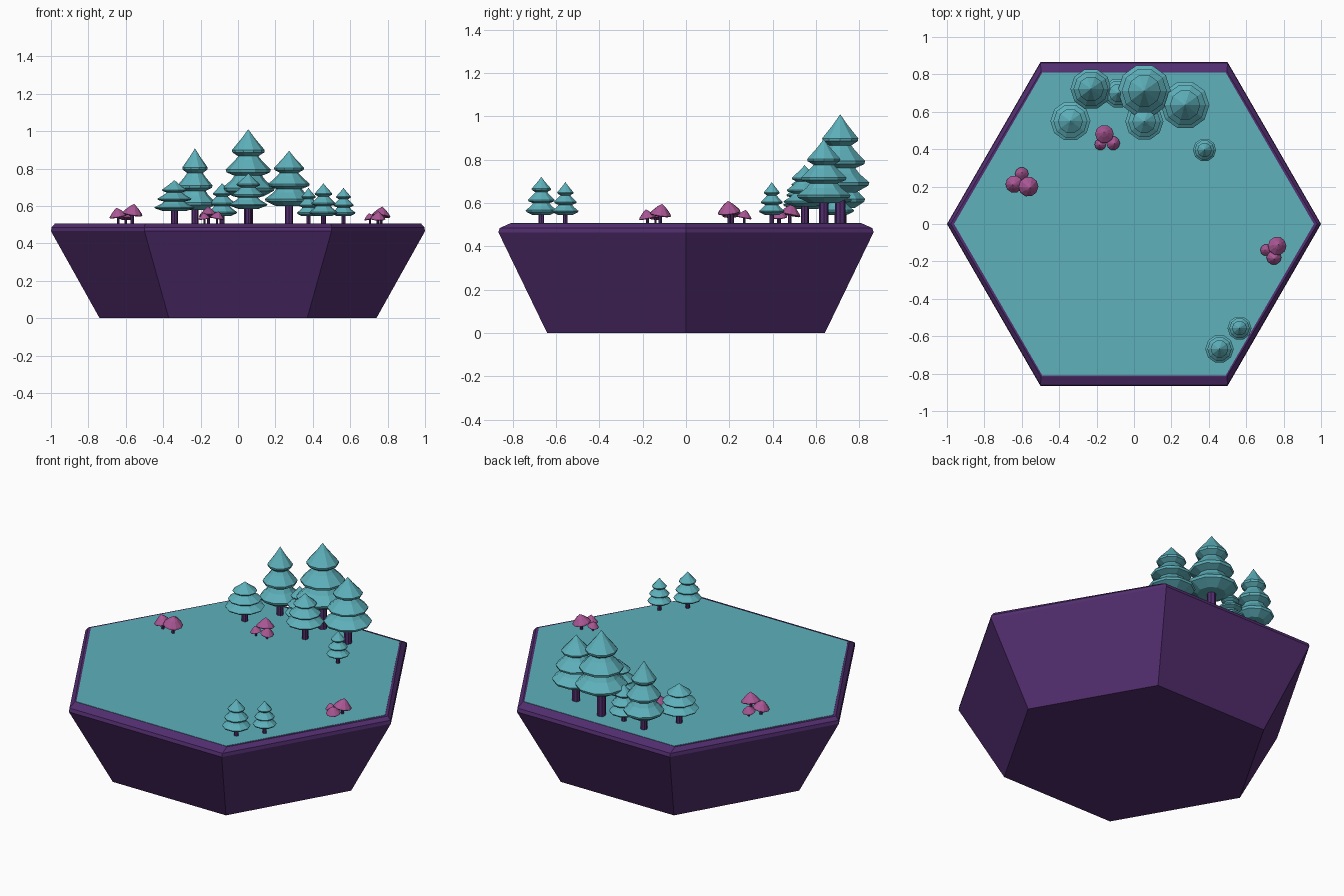
import bpy, bmesh, math
from mathutils import Vector

if "Cube" in bpy.data.objects:
    bpy.data.objects.remove(bpy.data.objects["Cube"])


def material(name, rgb):
    m = bpy.data.materials.new(name)
    m.diffuse_color = (*rgb, 1)
    m.use_nodes = True
    m.node_tree.nodes["Principled BSDF"].inputs["Base Color"].default_value = m.diffuse_color
    return m


PURPLE = material("dark purple", (0.085, 0.027, 0.160))
TEAL = material("teal", (0.112, 0.440, 0.500))
PINK = material("mushroom pink", (0.400, 0.095, 0.300))
GROUND = 0.507


def loft(name, rings, mat):
    """Skin a stack of rings (top to bottom), closing both ends; a one-point ring is a tip."""
    bm = bmesh.new()
    loops = [[bm.verts.new(p) for p in ring] for ring in rings]
    for a, b in zip(loops, loops[1:]):
        n = len(b)
        for i in range(n):
            j = (i + 1) % n
            if len(a) == 1:
                bm.faces.new((a[0], b[i], b[j]))
            else:
                bm.faces.new((a[i], b[i], b[j], a[j]))
    for loop in (loops[0], loops[-1]):
        if len(loop) > 2:
            bm.faces.new(loop)
    bmesh.ops.recalc_face_normals(bm, faces=bm.faces)
    me = bpy.data.meshes.new(name)
    bm.to_mesh(me)
    bm.free()
    me.materials.append(mat)
    ob = bpy.data.objects.new(name, me)
    bpy.context.collection.objects.link(ob)
    return ob


def hexagon(rx, cx, ry, z):
    return [(rx, 0, z), (cx, ry, z), (-cx, ry, z), (-rx, 0, z), (-cx, -ry, z), (cx, -ry, z)]


def lathe(name, profile, sides, mat, loc):
    rings = []
    for r, z in profile:
        if r == 0:
            rings.append([(0, 0, z)])
        else:
            rings.append([(r * math.cos(math.tau * i / sides), r * math.sin(math.tau * i / sides), z)
                          for i in range(sides)])
    ob = loft(name, rings, mat)
    ob.location = loc
    return ob


# Hexagonal tub with a bevelled rim
loft("hex_base", [hexagon(0.98, 0.497, 0.815, 0.505), hexagon(0.997, 0.5, 0.86, 0.485),
                  hexagon(1.0, 0.5, 0.866, 0.465), hexagon(0.74, 0.37, 0.641, 0)], PURPLE)
# Teal ground plate
loft("ground", [hexagon(0.962, 0.49, 0.81, GROUND), hexagon(0.962, 0.49, 0.81, 0.5)], TEAL)

# Three-tier foliage outline: radius, height from foliage base to tip
TIERS = [(0, 1), (0.24, 0.87), (0.62, 0.69), (0.60, 0.655), (0.38, 0.60),
         (0.50, 0.54), (0.85, 0.40), (0.82, 0.36), (0.52, 0.31),
         (0.65, 0.24), (1, 0.125), (0.96, 0.085), (0.55, 0)]

# Trees: x, y, radius, foliage base z, tip z
TREES = [
    (0.055, 0.712, 0.142, 0.65, 1.01),
    (-0.23, 0.722, 0.110, 0.578, 0.908),
    (0.273, 0.636, 0.130, 0.60, 0.895),
    (-0.34, 0.550, 0.107, 0.572, 0.738),
    (-0.085, 0.700, 0.080, 0.545, 0.722),
    (0.055, 0.548, 0.102, 0.585, 0.775),
    (0.377, 0.396, 0.062, 0.545, 0.697),
    (0.457, -0.668, 0.076, 0.545, 0.721),
    (0.564, -0.557, 0.064, 0.545, 0.697),
]
for k, (x, y, r, base, tip) in enumerate(TREES, 1):
    lathe(f"tree_foliage_{k}", [(a * r, t * (tip - base)) for a, t in TIERS], 10, TEAL, (x, y, base))
    t = 0.17 * r
    lathe(f"tree_trunk_{k}", [(t, base + 0.01), (t, GROUND - 0.005)], 8, PURPLE, (x, y, 0))

# Mushroom clusters: x, y, cap radius, tip z
CAP = [(0, 1), (0.45, 0.68), (0.92, 0.22), (1, 0.08), (0.9, 0), (0.35, 0.1)]
CLUSTERS = [
    [(-0.158, 0.480, 0.050, 0.598), (-0.180, 0.425, 0.031, 0.565), (-0.112, 0.432, 0.037, 0.573)],
    [(-0.640, 0.213, 0.047, 0.592), (-0.600, 0.268, 0.036, 0.570), (-0.565, 0.200, 0.054, 0.612)],
    [(0.765, -0.118, 0.050, 0.598), (0.706, -0.140, 0.031, 0.562), (0.748, -0.178, 0.040, 0.572)],
]
for g, group in enumerate(CLUSTERS, 1):
    centre = sum((Vector((x, y, 0)) for x, y, _, _ in group), Vector()) / len(group)
    for k, (x, y, r, tip) in enumerate(group, 1):
        h = r * 1.1
        cap = lathe(f"mushroom_cap_{g}_{k}", [(a * r, t * h) for a, t in CAP], 10, PINK, (x, y, tip - h))
        # caps lean away from the middle of their cluster
        out = (Vector((x, y, 0)) - centre).normalized()
        cap.rotation_mode = 'QUATERNION'
        cap.rotation_quaternion = Vector((0, 0, 1)).rotation_difference(Vector((0, 0, 1)) + out * 0.2)
        s = 0.16 * r
        lathe(f"mushroom_stalk_{g}_{k}", [(s, tip - h * 0.85), (s, GROUND - 0.005)], 8, PURPLE, (x, y, 0))
